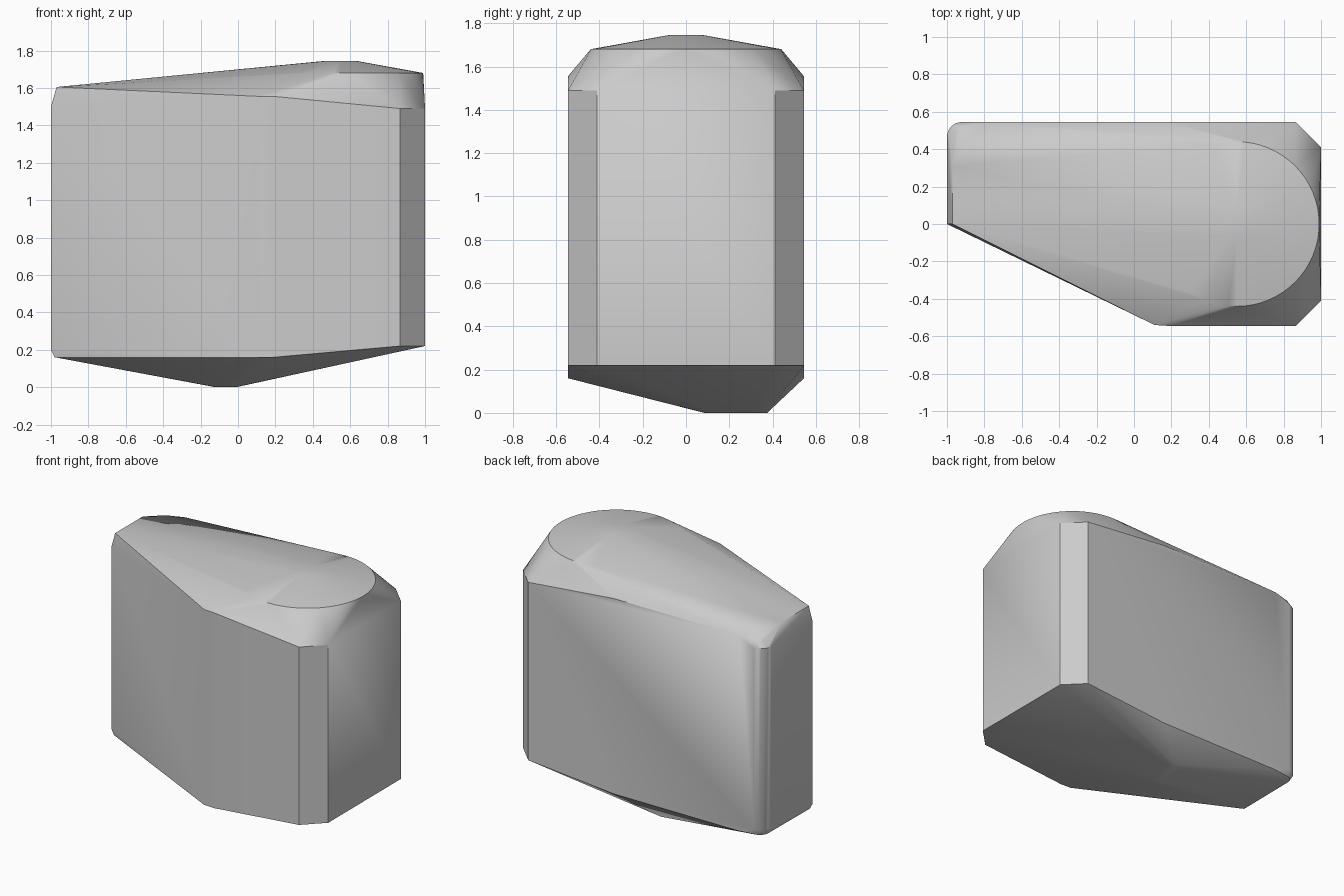
import bpy, bmesh, math

cube = bpy.data.objects.get("Cube")
if cube:
    bpy.data.objects.remove(cube, do_unlink=True)

grey = bpy.data.materials.new("plain grey")
grey.use_nodes = True
grey.diffuse_color = (0.6, 0.6, 0.6, 1)
grey.node_tree.nodes["Principled BSDF"].inputs["Base Color"].default_value = (0.6, 0.6, 0.6, 1)


def arc(cx, cy, radius, z, start=0, end=360, steps=32):
    """Points along a horizontal arc."""
    angles = [math.radians(start + (end - start) * i / steps) for i in range(steps + 1)]
    return [(cx + radius * math.cos(a), cy + radius * math.sin(a), z) for a in angles]


points = []

# Chamfered block end, mirrored front to back
for side in (-1, 1):
    for z in (0.22, 1.49):
        points += [(1, side * 0.41, z), (0.865, side * 0.545, z)]

# Long walls: front shoulder, back shoulder and rounded back corner
for z in (0.16, 1.555):
    points += [(0.19, -0.545, z), (0.11, -0.54, z), (0.19, 0.545, z), (-0.8, 0.545, z)]
for z in (0.2, 1.5):
    points += arc(-0.92, 0.465, 0.08, z, 90, 180, 8)
    points.append((-1, 0, z))
points += arc(-0.91, 0.465, 0.065, 0.16, 90, 180, 8)
points += arc(-0.9, 0.465, 0.06, 1.545, 90, 150, 5)

# Narrow end: bevelled lip at the top and bottom
points += [(-0.97, 0, 1.605), (-0.97, 0.31, 1.605), (-0.98, 0, 0.16)]

# Round crown and its small flat tip
points += arc(0.55, 0, 0.44, 1.68, steps=64)
points += arc(0.55, 0, 0.08, 1.745)

# Short blunt keel underneath
points += arc(-0.065, 0.14, 0.055, 0, 180, 360, 8)
points += arc(-0.065, 0.32, 0.055, 0, 0, 180, 8)

# Wrap the outline points into one solid
bm = bmesh.new()
for p in points:
    bm.verts.new(p)
bmesh.ops.remove_doubles(bm, verts=bm.verts[:], dist=0.0005)
bmesh.ops.convex_hull(bm, input=bm.verts[:])
loose = [v for v in bm.verts if not v.link_faces]
bmesh.ops.delete(bm, geom=loose, context='VERTS')
bmesh.ops.dissolve_limit(bm, angle_limit=math.radians(0.5), verts=bm.verts[:], edges=bm.edges[:])
bmesh.ops.recalc_face_normals(bm, faces=bm.faces[:])

mesh = bpy.data.meshes.new("faceted_block")
bm.to_mesh(mesh)
bm.free()
mesh.materials.append(grey)
block = bpy.data.objects.new("faceted_block", mesh)
bpy.context.collection.objects.link(block)

# Smooth shading with crisp main edges
bpy.ops.object.select_all(action='DESELECT')
block.select_set(True)
bpy.context.view_layer.objects.active = block
bpy.ops.object.shade_smooth_by_angle(angle=math.radians(30))
